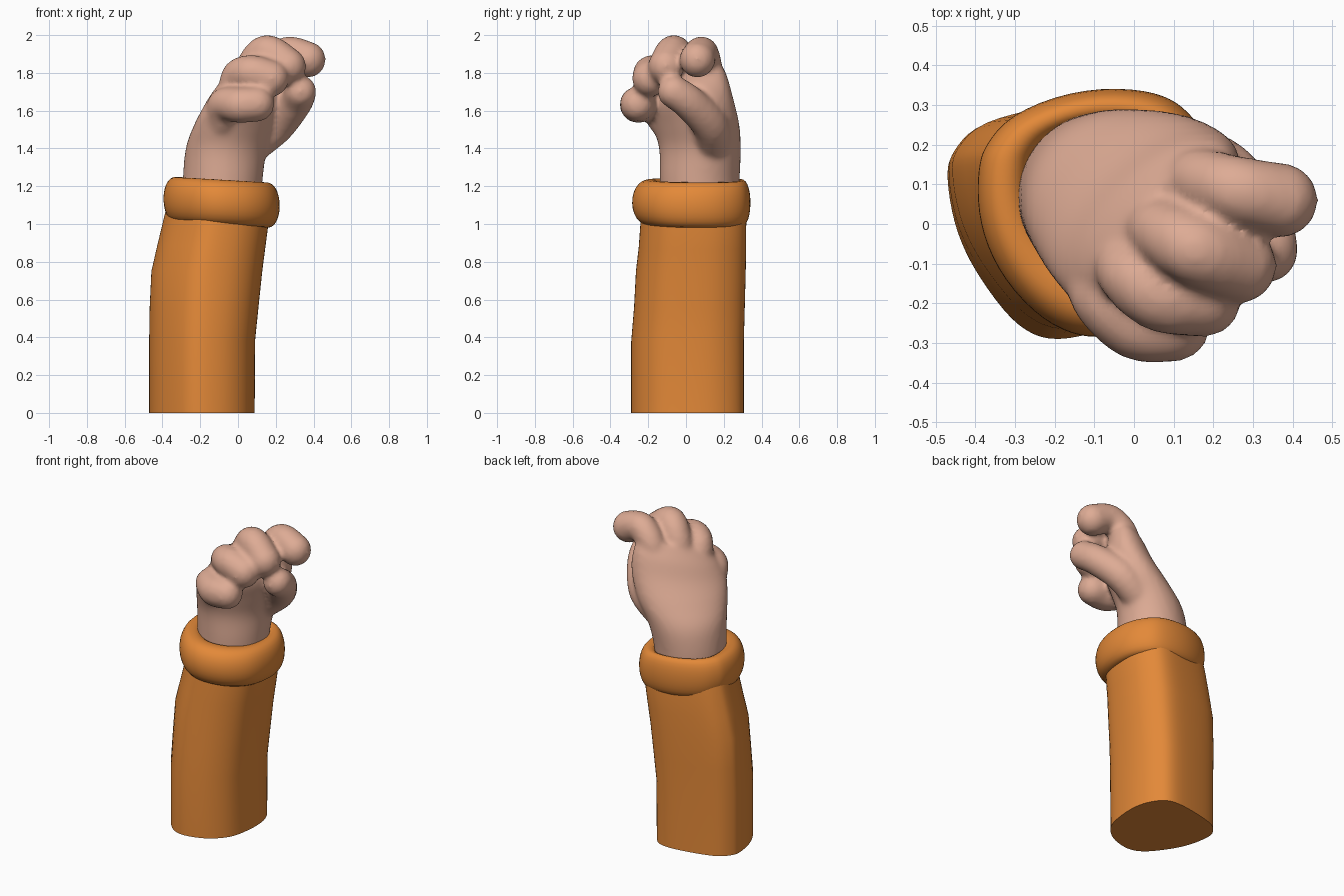
import bpy, bmesh, math

if "Cube" in bpy.data.objects:
    bpy.data.objects.remove(bpy.data.objects["Cube"])


def material(name, rgb):
    m = bpy.data.materials.new(name)
    m.diffuse_color = (*rgb, 1)
    m.use_nodes = True
    m.node_tree.nodes["Principled BSDF"].inputs["Base Color"].default_value = m.diffuse_color
    return m


ORANGE = material("orange cloth", (0.77, 0.25, 0.04))
SKIN = material("skin", (0.73, 0.41, 0.30))


def spline(pts, steps, closed=False):
    """Catmull-Rom interpolation through points of any size."""
    n, out = len(pts), []
    at = (lambda i: pts[i % n]) if closed else (lambda i: pts[min(max(i, 0), n - 1)])
    for i in range(n if closed else n - 1):
        for s in range(steps):
            t = s / steps
            out.append([0.5 * (2 * b + (c - a) * t + (2 * a - 5 * b + 4 * c - d) * t * t
                               + (3 * b - a - 3 * c + d) * t ** 3)
                        for a, b, c, d in zip(at(i - 1), at(i), at(i + 1), at(i + 2))])
    if not closed:
        out.append(list(pts[-1]))
    return out


def loft(bm, rings):
    """Skin a list of equal rings (counter-clockwise, bottom to top) and cap both ends."""
    vr = [[bm.verts.new(p) for p in r] for r in rings]
    n = len(vr[0])
    for a, b in zip(vr, vr[1:]):
        for i in range(n):
            j = (i + 1) % n
            bm.faces.new((a[i], a[j], b[j], b[i]))
    bm.faces.new(vr[0][::-1])
    bm.faces.new(vr[-1])


def ball(bm, x, y, z, r):
    rings = []
    for k in range(9):
        b = math.radians(-80 + 20 * k)
        c, s = r * math.cos(b), r * math.sin(b)
        rings.append([(x + c * math.cos(i * math.pi / 8), y + c * math.sin(i * math.pi / 8), z + s)
                      for i in range(16)])
    loft(bm, rings)


def finish(bm, name, mat):
    me = bpy.data.meshes.new(name)
    bm.to_mesh(me)
    bm.free()
    ob = bpy.data.objects.new(name, me)
    bpy.context.collection.objects.link(ob)
    me.materials.append(mat)
    bpy.ops.object.select_all(action='DESELECT')
    ob.select_set(True)
    bpy.context.view_layer.objects.active = ob
    bpy.ops.object.shade_smooth_by_angle(angle=math.radians(50))
    return ob


# Arm cross-section, scaled to a unit box
OUTLINE = [(-.47, .11), (-.455, .18), (-.385, .245), (-.22, .29), (-.06, .305), (.025, .262),
           (.08, .15), (.085, 0), (.05, -.15), (-.05, -.25), (-.19, -.29), (-.29, -.255),
           (-.385, -.14), (-.445, -.02)]
UNIT = [((x + .1925) / .2775, (y - .0075) / .2975) for x, y in spline(OUTLINE, 5, True)][::-1]


def section(cx, cy, hx, hy, z, tilt=0, rounding=0):
    """Arm outline in a box, pulled towards an ellipse by the rounding amount."""
    ring = []
    for u, v in UNIT:
        k = 1 - rounding + rounding / math.hypot(u, v)
        ring.append((cx + u * k * hx, cy + v * k * hy, z + tilt * u * hx))
    return ring


# Sleeve
bm = bmesh.new()
loft(bm, [section((a + b) / 2, (c + d) / 2, (b - a) / 2, (d - c) / 2, z, t) for z, a, b, c, d, t in [
    (0, -.47, .085, -.29, .305, 0), (.38, -.47, .087, -.29, .305, 0),
    (.56, -.467, .105, -.275, .31, 0), (.75, -.458, .125, -.265, .315, 0),
    (.88, -.425, .14, -.25, .317, -.05), (1.02, -.39, .158, -.24, .318, -.07),
    (1.1, -.37, .16, -.23, .31, -.07)]])
finish(bm, "sleeve", ORANGE)

# Rolled cuff: rounded lip swept round the same outline
bm = bmesh.new()
rings = []
for k in range(19):
    a = math.radians(-100 + 250 * k / 18)
    c, s = math.cos(a), math.sin(a)
    h = .24 + .07 * math.copysign(abs(c) ** .85, c)
    rings.append(section(-.09, .03 + (.31 - h) * .35, h, h + .005, 1.115 + .12 * s, -.06, .5))
loft(bm, rings)
finish(bm, "cuff", ORANGE)

# Palm and wrist: ellipses across the hand (u = width, v = thickness), tilted at the knuckles
bm = bmesh.new()
PALM = [(1.12, -.01, .11, .21, .205, 0), (1.25, -.005, .108, .216, .207, 0), (1.4, .01, .095, .236, .195, 0),
        (1.52, .03, .045, .27, .178, .05), (1.64, .04, -.015, .283, .155, .15),
        (1.74, .05, -.037, .252, .122, .25), (1.81, .055, -.06, .2, .085, .3)]
R = math.sqrt(.5)
rings = []
for z, cu, cv, hu, hv, t in spline(PALM, 4):
    ring = []
    for i in range(48):
        a = 2 * math.pi * i / 48
        u, v = cu + hu * math.cos(a), cv + hv * math.sin(a)
        ring.append(((u - v) * R, (u + v) * R, z + t * u))
    rings.append(ring)
loft(bm, rings)

# Curled fingers: rows of x, y, z, radius from knuckle to tip
FINGERS = [
    [(.13, .11, 1.70, .08), (.17, .11, 1.83, .083), (.26, .085, 1.905, .088), (.37, .06, 1.87, .096)],  # index
    [(.03, -.005, 1.70, .08), (.075, -.02, 1.84, .085), (.155, -.065, 1.91, .092), (.265, -.105, 1.835, .097)],  # middle
    [(-.03, -.08, 1.65, .08), (-.005, -.125, 1.775, .088), (.07, -.18, 1.80, .095), (.175, -.19, 1.77, .097)],  # ring
    [(-.09, -.11, 1.54, .085), (-.075, -.18, 1.63, .088), (.01, -.25, 1.63, .096), (.1, -.255, 1.635, .094)],  # little
    [(.06, .14, 1.41, .1), (.2, .13, 1.52, .099), (.30, .02, 1.64, .092), (.33, -.065, 1.70, .087)],  # thumb
]
for path in FINGERS:
    for x, y, z, r in spline(path, 5):
        ball(bm, x, y, z, r)

# Fuse palm and fingers into one soft hand
hand = finish(bm, "hand", SKIN)
fuse = hand.modifiers.new("fuse", 'REMESH')
fuse.mode = 'VOXEL'
fuse.voxel_size = .015
fuse.use_smooth_shade = True
soften = hand.modifiers.new("soften", 'SMOOTH')
soften.factor = .5
soften.iterations = 8
